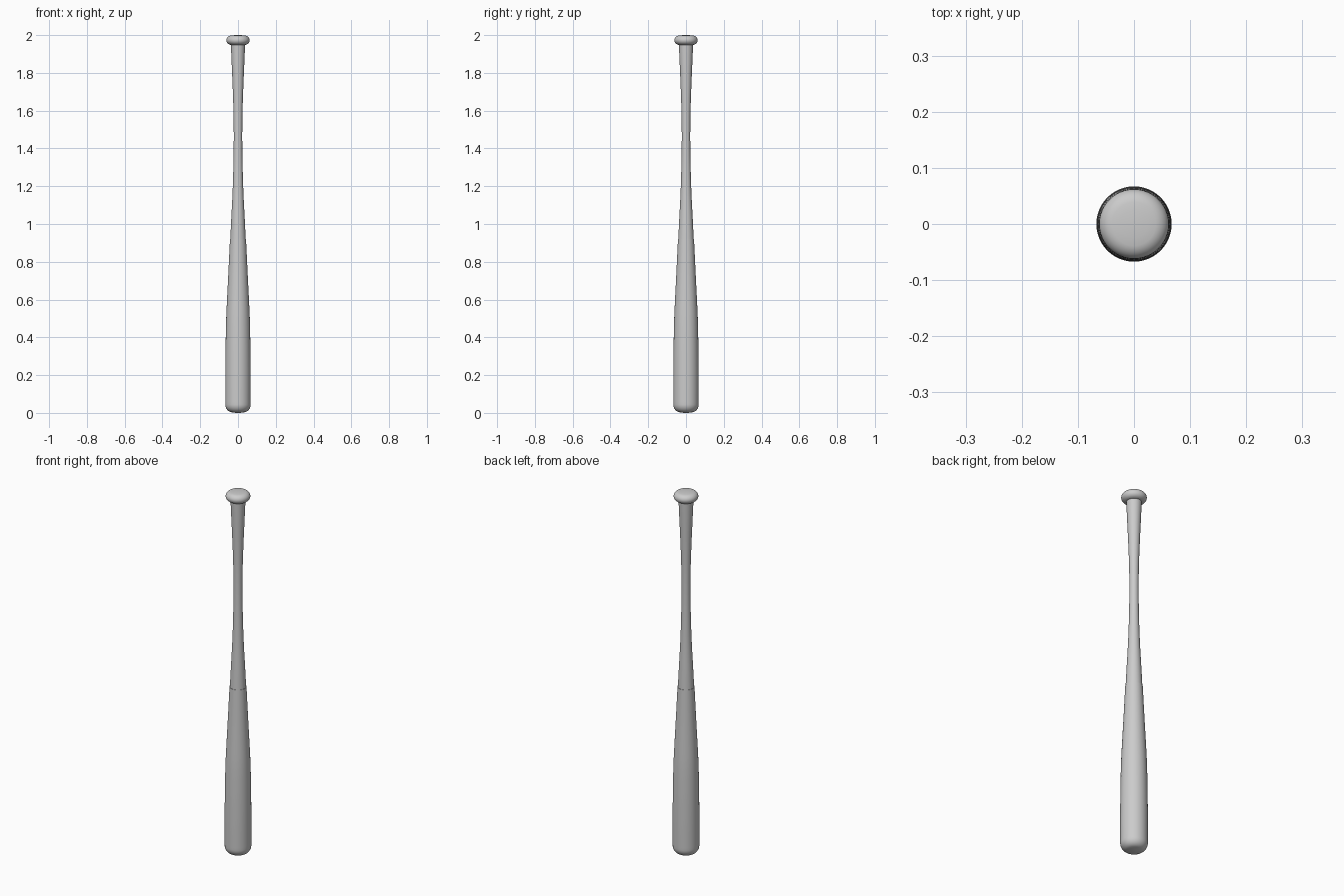
import bpy, bmesh, math

if "Cube" in bpy.data.objects:
    bpy.data.objects.remove(bpy.data.objects["Cube"])

SIDES = 48


def arc(cx, cz, rx, rz, a0, a1, n):
    """Points (radius, height) along an elliptical arc, angles in degrees."""
    pts = []
    for i in range(n + 1):
        a = math.radians(a0 + (a1 - a0) * i / n)
        pts.append((cx + rx * math.cos(a), cz + rz * math.sin(a)))
    return pts


def smooth_path(pts, steps=4):
    """Catmull-Rom refinement of a profile."""
    ext = [pts[0]] + pts + [pts[-1]]
    out = []
    for i in range(1, len(ext) - 2):
        a, b, c, d = ext[i - 1:i + 3]
        for s in range(steps):
            t = s / steps
            out.append(tuple(0.5 * (2 * q + (r - p) * t
                       + (2 * p - 5 * q + 4 * r - w) * t * t
                       + (3 * q - p - 3 * r + w) * t ** 3)
                       for p, q, r, w in zip(a, b, c, d)))
    return out + [pts[-1]]


def lathe(name, profile):
    """Revolve a bottom-to-top profile about z and cap both ends."""
    bm = bmesh.new()
    rings = [[bm.verts.new((r * math.cos(math.tau * k / SIDES),
                            r * math.sin(math.tau * k / SIDES), z))
              for k in range(SIDES)] for r, z in profile]
    for lo, hi in zip(rings, rings[1:]):
        for k in range(SIDES):
            j = (k + 1) % SIDES
            bm.faces.new((lo[k], lo[j], hi[j], hi[k]))
    bm.faces.new(rings[0][::-1])
    bm.faces.new(rings[-1])
    mesh = bpy.data.meshes.new(name)
    bm.to_mesh(mesh)
    bm.free()
    obj = bpy.data.objects.new(name, mesh)
    bpy.context.collection.objects.link(obj)
    bpy.ops.object.select_all(action='DESELECT')
    obj.select_set(True)
    bpy.context.view_layer.objects.active = obj
    bpy.ops.object.shade_smooth_by_angle(angle=math.radians(40))
    return obj


# Barrel: gently domed end, rounded rim, long taper up to the seam
barrel_side = [(0.067, 0.06), (0.067, 0.2), (0.0655, 0.36), (0.0625, 0.5),
               (0.057, 0.62), (0.050, 0.76), (0.0425, 0.92)]
barrel_end = [(0.01, 0.0), (0.025, 0.002)] + arc(0.030, 0.045, 0.037, 0.042, -80, 0, 8)
lathe("barrel", barrel_end + smooth_path(barrel_side))

# Handle: slightly slimmer than the barrel at the seam, flaring toward the knob
handle = [(0.041, 0.915), (0.036, 1.02), (0.029, 1.16), (0.0245, 1.3), (0.0225, 1.44),
          (0.0235, 1.58), (0.028, 1.72), (0.033, 1.84), (0.038, 1.96)]
lathe("handle", smooth_path(handle))

# Knob: rounded disc closing the handle
knob = arc(0.034, 1.973, 0.028, 0.025, -90, 80, 14)
lathe("knob", [(0.02, 1.948)] + knob + [(0.025, 1.999), (0.01, 2.0)])
